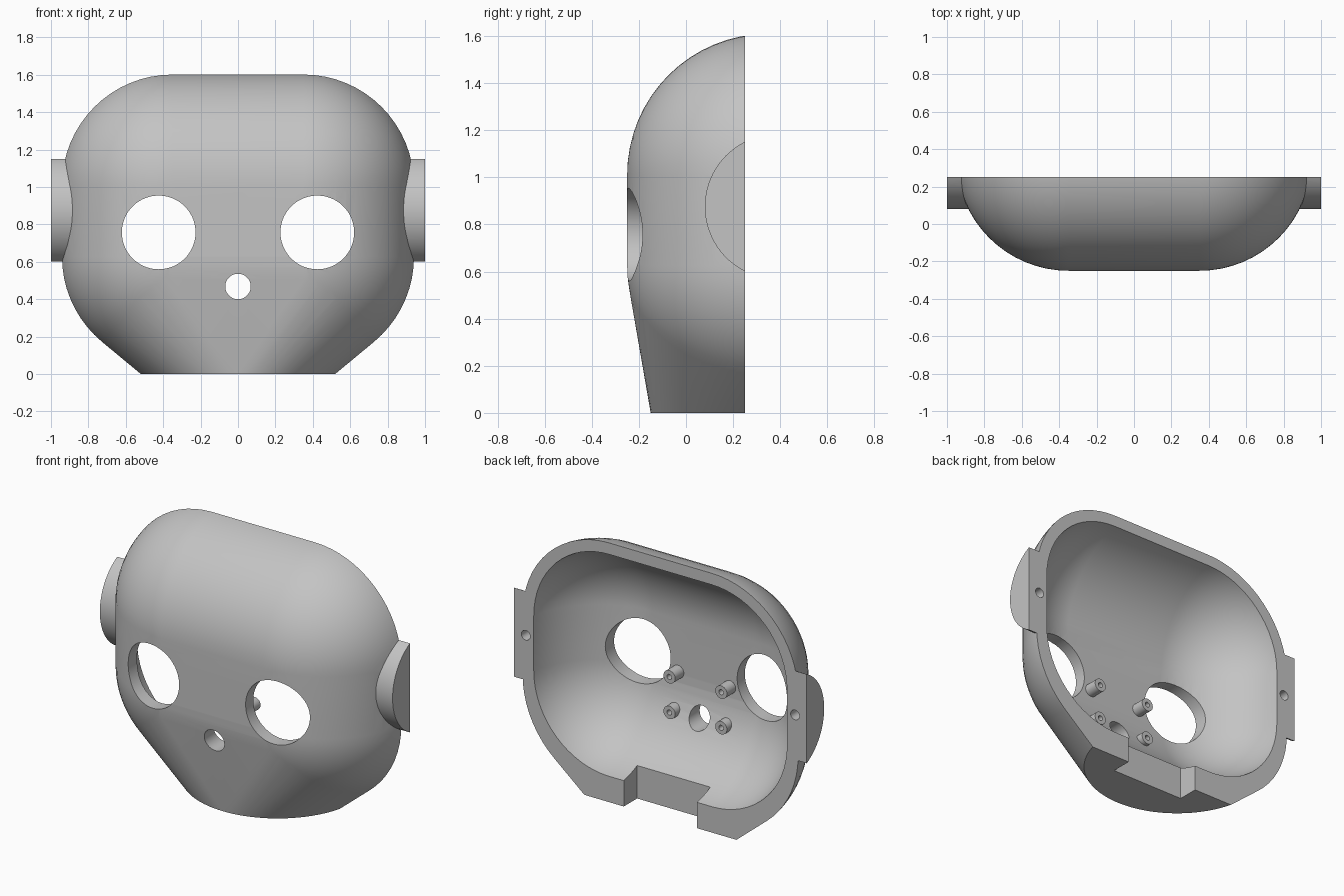
import bpy, bmesh, math
from mathutils import Matrix, Vector

if "Cube" in bpy.data.objects:
    bpy.data.objects.remove(bpy.data.objects["Cube"])

grey = bpy.data.materials.new("plain_grey")
grey.diffuse_color = (0.55, 0.55, 0.55, 1)
grey.use_nodes = True
grey.node_tree.nodes["Principled BSDF"].inputs["Base Color"].default_value = grey.diffuse_color


def make(name, bm):
    me = bpy.data.meshes.new(name)
    bmesh.ops.recalc_face_normals(bm, faces=bm.faces)
    bm.to_mesh(me)
    bm.free()
    ob = bpy.data.objects.new(name, me)
    me.materials.append(grey)
    bpy.context.collection.objects.link(ob)
    return ob


def rounded_hull(name, cx, z_low, z_high, r, chin=False):
    """Hull of four corner spheres, optionally with a round chin base."""
    bm = bmesh.new()
    for x in (-cx, cx):
        for z in (z_low, z_high):
            m = Matrix.Translation((x, 0.35, z)) @ Matrix.Rotation(math.pi / 2, 4, 'X')
            bmesh.ops.create_uvsphere(bm, u_segments=64, v_segments=32, radius=r, matrix=m)
    if chin:
        bmesh.ops.create_circle(bm, segments=96, radius=0.5375,
                                matrix=Matrix.Translation((0, 0.3875, 0)))
    pts = [v.co.copy() for v in bm.verts]
    bm.free()
    bm = bmesh.new()
    for p in pts:
        bm.verts.new(p)
    bmesh.ops.convex_hull(bm, input=bm.verts[:])
    bmesh.ops.delete(bm, geom=[v for v in bm.verts if not v.link_faces], context='VERTS')
    bmesh.ops.dissolve_limit(bm, angle_limit=0.002, verts=bm.verts[:], edges=bm.edges[:])
    return make(name, bm)


def cylinder(name, start, end, r, seg=64):
    a, b = Vector(start), Vector(end)
    rot = (b - a).to_track_quat('Z', 'Y').to_matrix().to_4x4()
    bm = bmesh.new()
    bmesh.ops.create_cone(bm, cap_ends=True, segments=seg, radius1=r, radius2=r,
                          depth=(b - a).length,
                          matrix=Matrix.Translation((a + b) / 2) @ rot)
    return make(name, bm)


def box(name, lo, hi):
    lo, hi = Vector(lo), Vector(hi)
    bm = bmesh.new()
    bmesh.ops.create_cube(bm, size=1, matrix=Matrix.Translation((lo + hi) / 2)
                          @ Matrix.Diagonal((*(hi - lo), 1)))
    return make(name, bm)


def combine(ob, tool, op):
    mod = ob.modifiers.new(op.lower(), 'BOOLEAN')
    mod.operation = op
    mod.solver = 'EXACT'
    mod.object = tool
    activate(ob)
    bpy.ops.object.modifier_apply(modifier=mod.name)
    bpy.data.objects.remove(tool)


def activate(ob):
    bpy.ops.object.select_all(action='DESELECT')
    ob.select_set(True)
    bpy.context.view_layer.objects.active = ob


def smooth(ob):
    activate(ob)
    bpy.ops.object.shade_smooth_by_angle(angle=math.radians(30))


# Outer face shell with the round ear mounts
shell = rounded_hull("face_shell", 0.35, 0.627, 1.01, 0.6, chin=True)
for s in (-1, 1):
    combine(shell, cylinder("ear_mount", (s * 0.7, 0.387, 0.876), (s, 0.387, 0.876), 0.307, 96),
            'UNION')

# Hollow inside and open back
combine(shell, rounded_hull("hollow", 0.35, 0.675, 1.015, 0.525), 'DIFFERENCE')
combine(shell, box("back_cut", (-2, 0.25, -1), (2, 2, 3)), 'DIFFERENCE')

# Neck notch in the chin rim
combine(shell, box("neck_notch", (-0.25, 0.12, -0.2), (0.25, 0.4, 0.4)), 'DIFFERENCE')

# Eye holes, nose hole and ear screw holes
for s in (-1, 1):
    combine(shell, cylinder("eye_hole", (s * 0.424, -0.5, 0.757), (s * 0.424, 0.15, 0.757), 0.197, 96),
            'DIFFERENCE')
    combine(shell, cylinder("screw_hole", (s * 0.92, 0.15, 0.878), (s * 0.92, 0.4, 0.878), 0.03, 32),
            'DIFFERENCE')
combine(shell, cylinder("nose_hole", (0, -0.5, 0.468), (0, 0.1, 0.468), 0.068), 'DIFFERENCE')
smooth(shell)

# Four hollow mounting pegs behind the face
for s, side in ((-1, "right"), (1, "left")):
    for z, level in ((0.47, "lower"), (0.69, "upper")):
        x = s * 0.177
        peg = cylinder(f"{level}_{side}_peg", (x, -0.19, z), (x, -0.09, z), 0.04, 32)
        combine(peg, cylinder("peg_hole", (x, -0.16, z), (x, -0.05, z), 0.016, 24), 'DIFFERENCE')
        smooth(peg)
